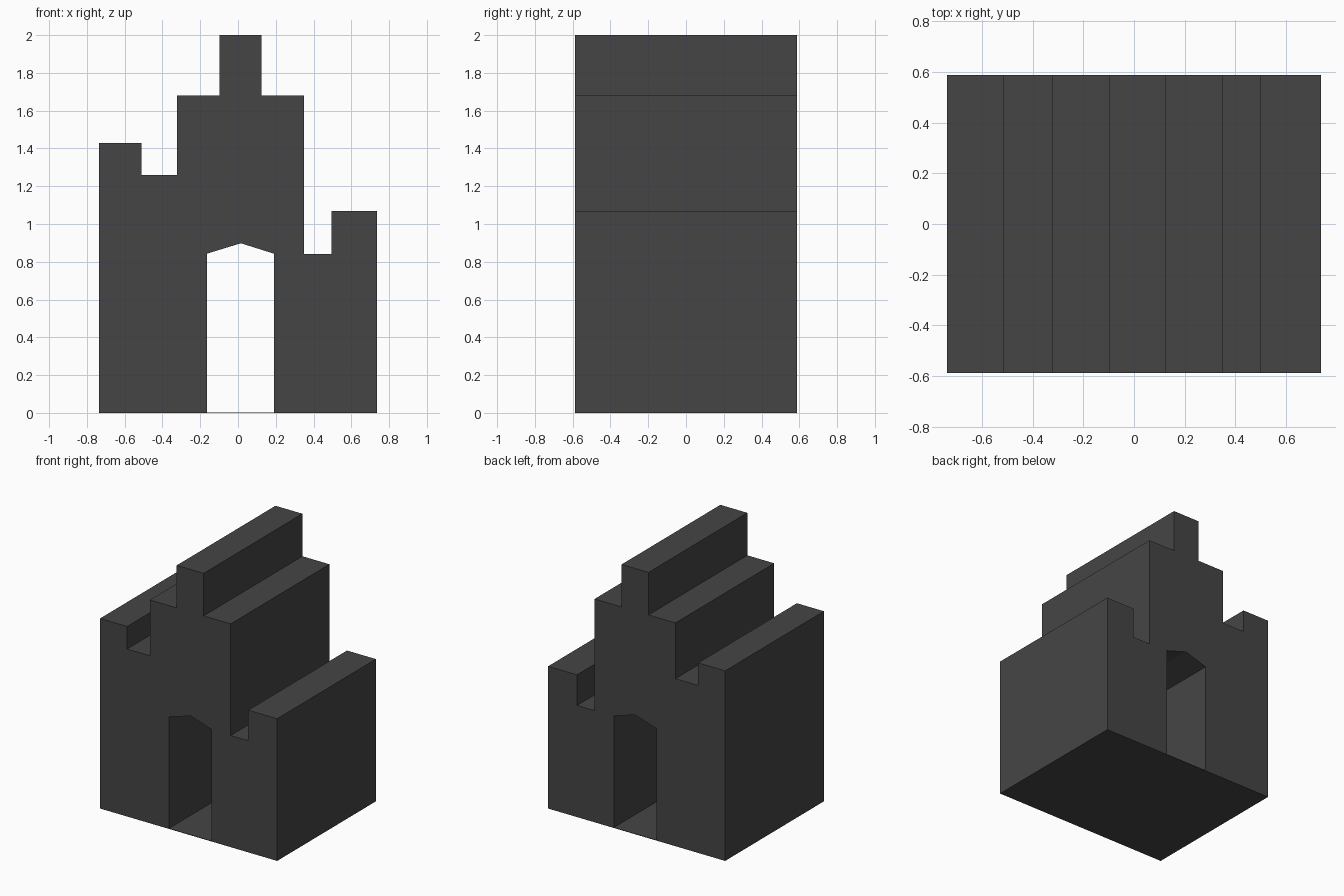
import bpy
import bmesh
from mathutils import Vector

cube = bpy.data.objects.get("Cube")
if cube:
    bpy.data.objects.remove(cube, do_unlink=True)

HALF_WIDTH = 0.737
HALF_DEPTH = 0.587
FLOOR = 0.003

# Dark stone colour
stone = bpy.data.materials.new("dark_grey_stone")
stone.use_nodes = True
colour = (0.06, 0.06, 0.06, 1)
stone.diffuse_color = colour
stone.node_tree.nodes["Principled BSDF"].inputs["Base Color"].default_value = colour


def extrude_profile(name, profile, half_depth):
    """Extrude an x-z outline symmetrically along y."""
    bm = bmesh.new()
    face = bm.faces.new([bm.verts.new((x, -half_depth, z)) for x, z in profile])
    result = bmesh.ops.extrude_face_region(bm, geom=[face])
    moved = [v for v in result["geom"] if isinstance(v, bmesh.types.BMVert)]
    bmesh.ops.translate(bm, verts=moved, vec=Vector((0, 2 * half_depth, 0)))
    bmesh.ops.recalc_face_normals(bm, faces=bm.faces)
    mesh = bpy.data.meshes.new(name)
    bm.to_mesh(mesh)
    bm.free()
    mesh.materials.append(stone)
    obj = bpy.data.objects.new(name, mesh)
    bpy.context.collection.objects.link(obj)
    return obj


# Stepped skyline: each step is (right edge, height)
steps = [(-0.512, 1.43), (-0.323, 1.26), (-0.099, 1.68), (0.125, 2.0),
         (0.35, 1.68), (0.496, 0.84), (HALF_WIDTH, 1.07)]
outline = [(-HALF_WIDTH, 0)]
left = -HALF_WIDTH
for right, height in steps:
    outline += [(left, height), (right, height)]
    left = right
outline.append((HALF_WIDTH, 0))
building = extrude_profile("stepped_building", outline, HALF_DEPTH)

# Pointed passage through the whole depth, leaving a thin floor
arch = [(-0.164, FLOOR), (-0.164, 0.843), (0.015, 0.898), (0.19, 0.843), (0.19, FLOOR)]
cutter = extrude_profile("passage_cutter", arch, HALF_DEPTH + 0.1)
cutter.hide_render = True
cut = building.modifiers.new("passage", "BOOLEAN")
cut.operation = "DIFFERENCE"
cut.solver = "EXACT"
cut.object = cutter
bpy.context.view_layer.objects.active = building
bpy.ops.object.modifier_apply(modifier=cut.name)
bpy.data.objects.remove(cutter, do_unlink=True)
